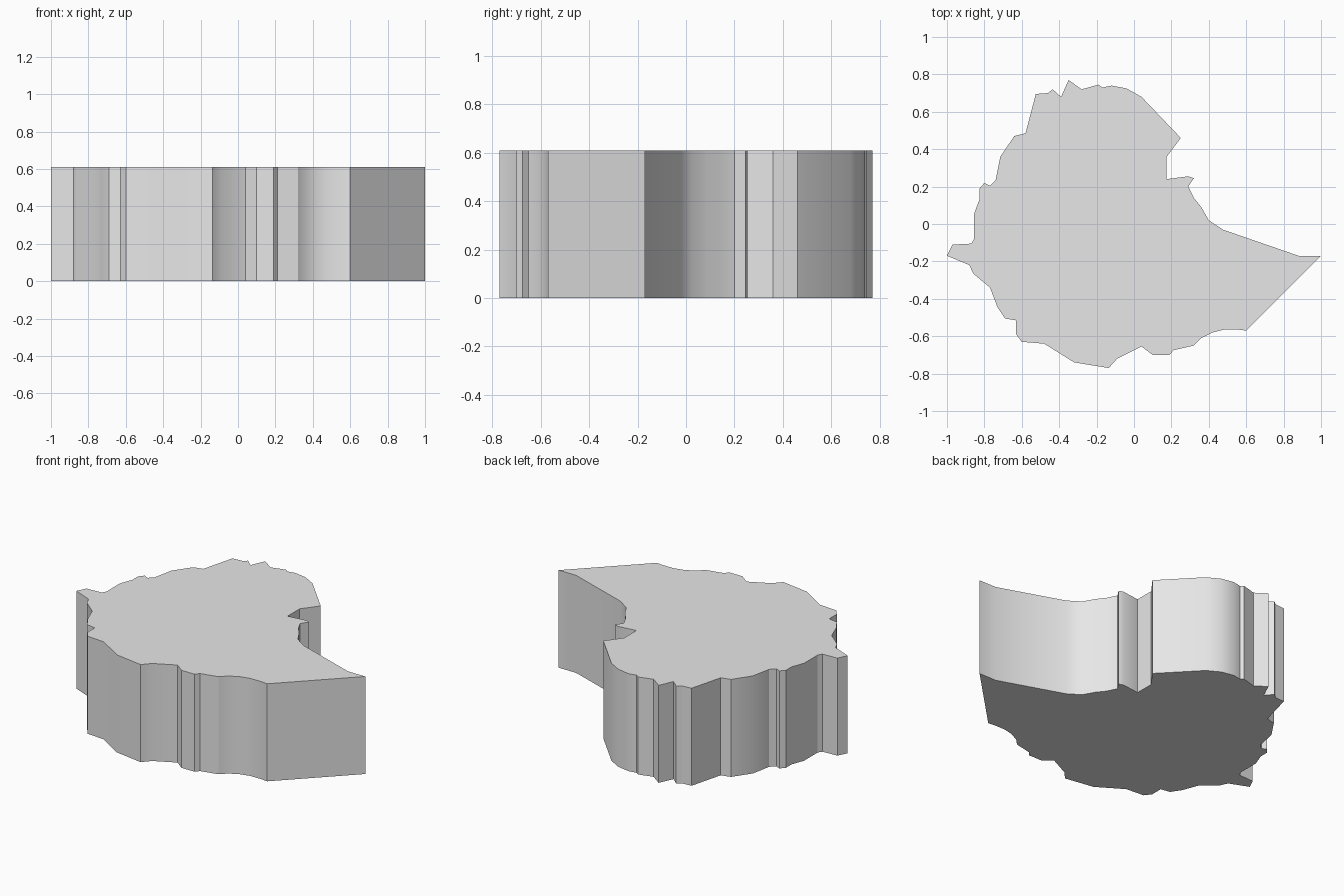
import bpy
import bmesh
import math

HEIGHT = 0.61
UNIT = 0.01  # outline points are written in hundredths

# Outline of the slab, clockwise from above, one stretch of border at a time
north_border = [(-35, 77), (-28, 72), (-19, 74.5), (-17, 73), (-12, 74),
                (-4, 72.5), (4, 68), (25, 46)]
east_notch = [(17.5, 36), (17.5, 24), (29, 25.5), (32, 24.5), (29, 20),
              (32, 14), (36, 9), (40, 2), (47.5, -3)]
east_point = [(88, -17), (100, -17), (60, -57)]
south_border = [(56, -56.5), (48, -56.5), (42, -58), (36, -61), (32, -65),
                (21, -67.5), (19, -70), (10, -70), (4, -65.5), (-9, -72),
                (-13.5, -77), (-32, -74), (-48, -64), (-60, -63)]
southwest_border = [(-63, -59), (-63, -51.5), (-69, -50.5), (-73, -44.5),
                    (-77, -34), (-86, -26.5), (-88, -22)]
west_point = [(-100, -17), (-97, -11), (-87, -10.5), (-85.5, -8)]
northwest_border = [(-85.5, 5.5), (-82.5, 13.5), (-82.5, 19), (-80, 22),
                    (-77, 20.5), (-74, 23.5), (-71.5, 36), (-64, 47),
                    (-58, 48.5), (-52.5, 69.5), (-46, 70), (-43.5, 72),
                    (-39, 68)]


def make_material(name, colour):
    material = bpy.data.materials.new(name)
    material.use_nodes = True
    material.diffuse_color = colour
    shader = material.node_tree.nodes["Principled BSDF"]
    shader.inputs["Base Color"].default_value = colour
    return material


def extrude_outline(name, outline, height, material):
    """Raise a closed flat outline into a solid slab standing on the ground."""
    bm = bmesh.new()
    base = bm.faces.new([bm.verts.new((x * UNIT, y * UNIT, 0)) for x, y in outline])
    raised = bmesh.ops.extrude_face_region(bm, geom=[base], use_keep_orig=True)
    top_verts = [item for item in raised["geom"] if isinstance(item, bmesh.types.BMVert)]
    bmesh.ops.translate(bm, verts=top_verts, vec=(0, 0, height))
    bmesh.ops.recalc_face_normals(bm, faces=bm.faces[:])

    mesh = bpy.data.meshes.new(name)
    bm.to_mesh(mesh)
    bm.free()
    mesh.materials.append(material)
    slab = bpy.data.objects.new(name, mesh)
    bpy.context.collection.objects.link(slab)
    return slab


default_cube = bpy.data.objects.get("Cube")
if default_cube:
    bpy.data.objects.remove(default_cube, do_unlink=True)

# Solid map slab
plain_grey = make_material("plain grey", (0.8, 0.8, 0.8, 1))
border = (north_border + east_notch + east_point + south_border
          + southwest_border + west_point + northwest_border)
map_slab = extrude_outline("map_slab", border, HEIGHT, plain_grey)

# Soft shading along gentle bends, crisp rims and corners
bpy.ops.object.select_all(action="DESELECT")
map_slab.select_set(True)
bpy.context.view_layer.objects.active = map_slab
bpy.ops.object.shade_smooth_by_angle(angle=math.radians(30))
